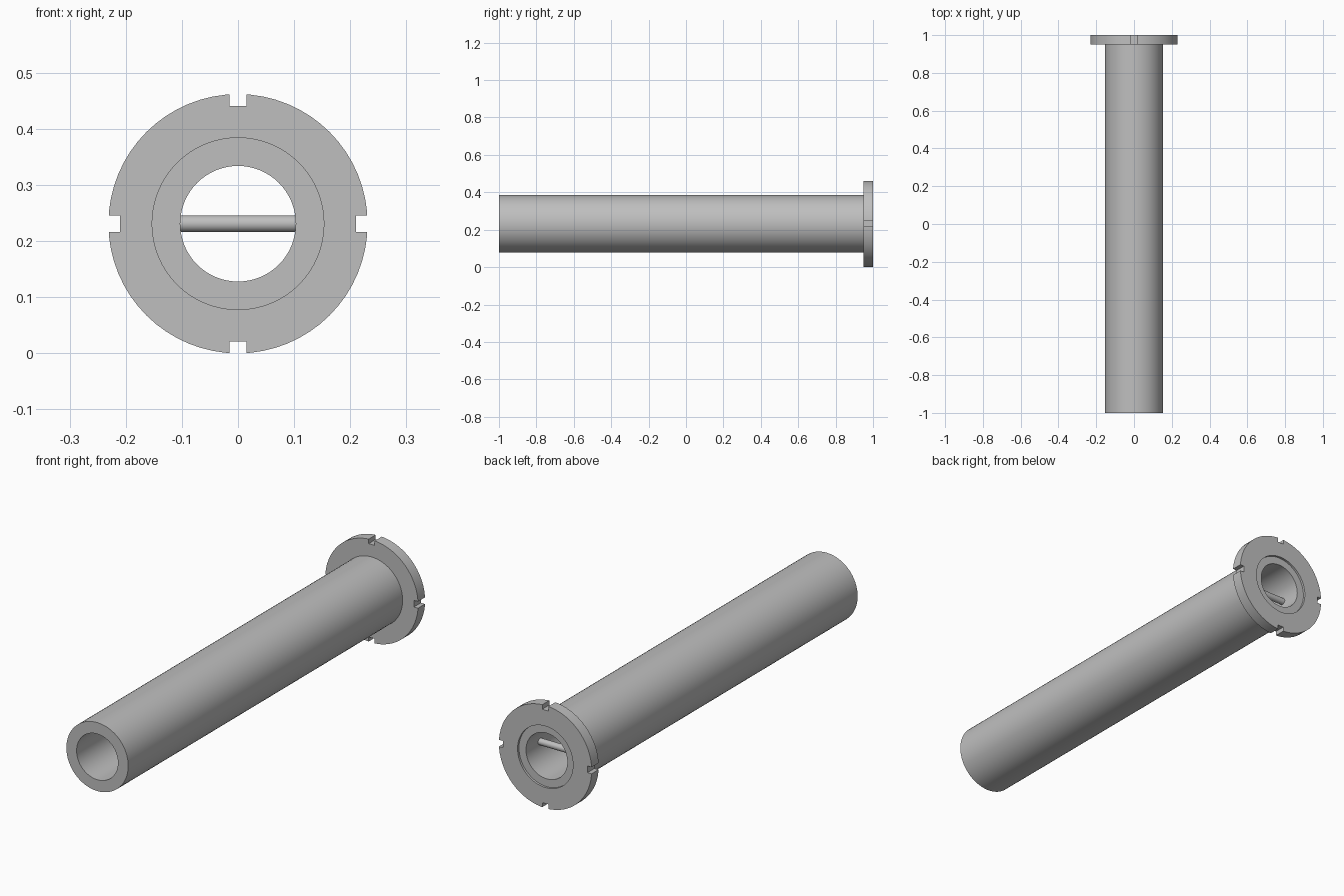
import bpy, bmesh, math
from mathutils import Matrix, Vector

if "Cube" in bpy.data.objects:
    bpy.data.objects.remove(bpy.data.objects["Cube"])

SEGMENTS = 64
FLANGE_R, TUBE_R, BORE_R, RECESS_R = 0.231, 0.154, 0.103, 0.138
FRONT, FLANGE_FRONT, BACK = -1.0, 0.95, 1.0
RECESS_DEPTH = 0.01
NOTCH_WIDTH, NOTCH_DEPTH = 0.03, 0.021
PIN_R, PIN_Y = 0.015, 0.89
AXIS_Z = FLANGE_R

steel = bpy.data.materials.new("grey_steel")
steel.use_nodes = True
colour = (0.52, 0.52, 0.52, 1)
steel.diffuse_color = colour
steel.node_tree.nodes["Principled BSDF"].inputs["Base Color"].default_value = colour


def make_object(name, bm):
    """Turn a bmesh into a linked object placed on the tube axis."""
    bmesh.ops.recalc_face_normals(bm, faces=bm.faces)
    mesh = bpy.data.meshes.new(name)
    bm.to_mesh(mesh)
    bm.free()
    mesh.materials.append(steel)
    obj = bpy.data.objects.new(name, mesh)
    obj.location.z = AXIS_Z
    bpy.context.collection.objects.link(obj)
    return obj


def smooth(obj):
    bpy.ops.object.select_all(action="DESELECT")
    obj.select_set(True)
    bpy.context.view_layer.objects.active = obj
    bpy.ops.object.shade_smooth_by_angle(angle=math.radians(30))


def lathe(name, profile):
    """Spin a closed (radius, y) profile around the y axis."""
    bm = bmesh.new()
    verts = [bm.verts.new((r, y, 0)) for r, y in profile]
    edges = [bm.edges.new((v, verts[i - 1])) for i, v in enumerate(verts)]
    bmesh.ops.spin(bm, geom=verts + edges, cent=(0, 0, 0), axis=(0, 1, 0),
                   angle=math.tau, steps=SEGMENTS, use_merge=True)
    bmesh.ops.remove_doubles(bm, verts=bm.verts, dist=1e-5)
    return make_object(name, bm)


# Hollow tube with a flange and a shallow recess in its back face
body = lathe("flanged_tube", [
    (BORE_R, FRONT), (TUBE_R, FRONT), (TUBE_R, FLANGE_FRONT),
    (FLANGE_R, FLANGE_FRONT), (FLANGE_R, BACK), (RECESS_R, BACK),
    (RECESS_R, BACK - RECESS_DEPTH), (BORE_R, BACK - RECESS_DEPTH)])

# Four square notches around the flange rim
bm = bmesh.new()
for i in range(4):
    turn = Matrix.Rotation(i * math.pi / 2, 4, "Y")
    place = Matrix.Translation(Vector((FLANGE_R, 0.975, 0)))
    size = Matrix.Diagonal((2 * NOTCH_DEPTH, 0.1, NOTCH_WIDTH, 1))
    bmesh.ops.create_cube(bm, size=1, matrix=turn @ place @ size)
cutter = make_object("notch_cutter", bm)
cutter.hide_render = True

cut = body.modifiers.new("notches", "BOOLEAN")
cut.operation = "DIFFERENCE"
cut.solver = "EXACT"
cut.object = cutter
bpy.context.view_layer.objects.active = body
bpy.ops.object.modifier_apply(modifier=cut.name)
bpy.data.objects.remove(cutter)
smooth(body)

# Cross pin spanning the bore, its ends buried in the wall
bm = bmesh.new()
bmesh.ops.create_cone(
    bm, cap_ends=True, segments=32, radius1=PIN_R, radius2=PIN_R,
    depth=2 * BORE_R + 0.02,
    matrix=Matrix.Translation((0, PIN_Y, 0)) @ Matrix.Rotation(math.pi / 2, 4, "Y"))
smooth(make_object("cross_pin", bm))
